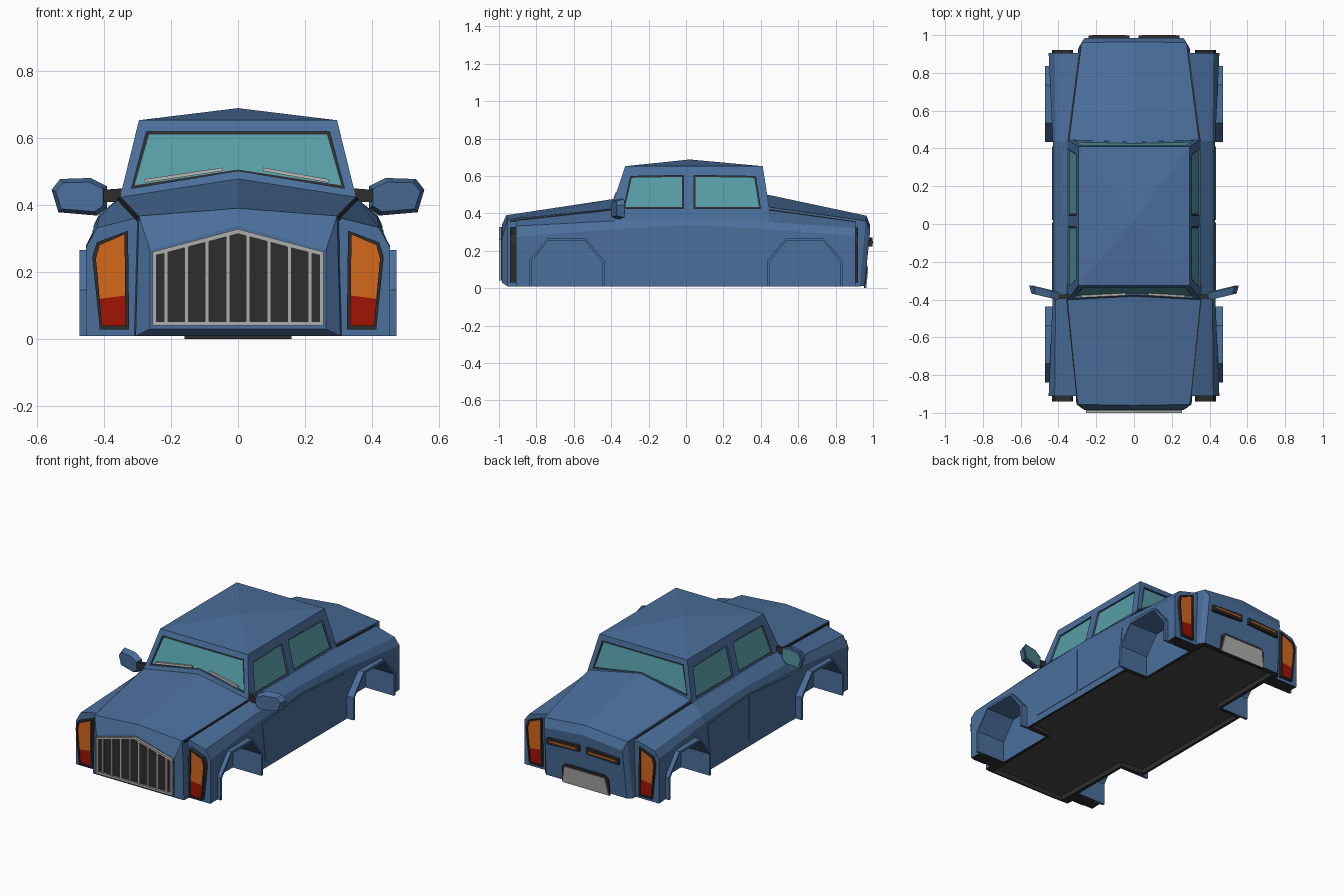
import bpy, bmesh
from mathutils import Vector

if "Cube" in bpy.data.objects:
    bpy.data.objects.remove(bpy.data.objects["Cube"])


def mat(name, r, g, b):
    m = bpy.data.materials.new(name)
    m.diffuse_color = (r, g, b, 1)
    m.use_nodes = True
    m.node_tree.nodes["Principled BSDF"].inputs["Base Color"].default_value = m.diffuse_color
    return m


BLUE = mat("blue_paint", 0.07, 0.16, 0.335)
GLASS = mat("teal_glass", 0.095, 0.335, 0.38)
DARK = mat("dark_trim", 0.027, 0.027, 0.027)
FLOOR = mat("floor_grey", 0.075, 0.072, 0.07)
SILVER = mat("silver_metal", 0.42, 0.42, 0.41)
ORANGE = mat("orange_lens", 0.66, 0.135, 0.012)
RED = mat("red_lens", 0.36, 0.006, 0.001)


def finish(name, bm, m, mirror=False):
    if mirror:
        dup = bmesh.ops.duplicate(bm, geom=bm.verts[:] + bm.edges[:] + bm.faces[:])["geom"]
        for v in dup:
            if isinstance(v, bmesh.types.BMVert):
                v.co.x = -v.co.x
    bm.normal_update()
    bmesh.ops.recalc_face_normals(bm, faces=bm.faces[:])
    me = bpy.data.meshes.new(name)
    bm.to_mesh(me)
    bm.free()
    me.materials.append(m)
    ob = bpy.data.objects.new(name, me)
    bpy.context.collection.objects.link(ob)
    return ob


def plate(name, pts, off, m, mirror=False):
    """Polygon of 3D points extruded by a vector."""
    bm = bmesh.new()
    a = [bm.verts.new(p) for p in pts]
    b = [bm.verts.new(Vector(p) + Vector(off)) for p in pts]
    bm.faces.new(a)
    bm.faces.new(b[::-1])
    n = len(a)
    for i in range(n):
        bm.faces.new((a[i], b[i], b[(i + 1) % n], a[(i + 1) % n]))
    return finish(name, bm, m, mirror)


def hull(name, pts, m, mirror=False):
    bm = bmesh.new()
    for p in pts:
        bm.verts.new(p)
    bmesh.ops.convex_hull(bm, input=bm.verts[:])
    return finish(name, bm, m, mirror)


def loft(name, halves, m):
    """Skin half sections (outer bottom to top centre), mirrored across x."""
    bm = bmesh.new()
    rings = []
    for h in halves:
        full = h + [(-x, y, z) for x, y, z in h[::-1] if x > 0]
        rings.append([bm.verts.new(p) for p in full])
    n = len(rings[0])
    for r, s in zip(rings, rings[1:]):
        for i in range(n):
            j = (i + 1) % n
            bm.faces.new((r[i], r[j], s[j], s[i]))
    bm.faces.new(rings[0])
    bm.faces.new(rings[-1][::-1])
    return finish(name, bm, m)


def carve(obs, pts, off):
    """Cut an extruded outline out of objects, on both sides in turn."""
    for s in (1, -1):
        cut = plate("cutter", [(s * x, y, z) for x, y, z in pts], (s * off[0], off[1], off[2]), BLUE)
        cut.hide_render = True
        for ob in obs:
            mod = ob.modifiers.new("cut", 'BOOLEAN')
            mod.operation, mod.solver, mod.object = 'DIFFERENCE', 'EXACT', cut
            bpy.context.view_layer.objects.active = ob
            bpy.ops.object.modifier_apply(modifier=mod.name)
        bpy.data.objects.remove(cut)


def grow(pts, d):
    """Widen a 2D outline by about d on every side."""
    lo = [min(p[k] for p in pts) for k in (0, 1)]
    hi = [max(p[k] for p in pts) for k in (0, 1)]
    return [tuple((lo[k] + hi[k]) / 2 + (p[k] - (lo[k] + hi[k]) / 2) * (1 + 2 * d / (hi[k] - lo[k]))
                  for k in (0, 1)) for p in pts]


# lower body with fenders
def section(y, w, z1, x2, z2, x3, z3):
    return [(w, y, 0.01), (w, y, z1), (x2, y, z2), (x3, y, z3), (0, y, z3)]


body = loft("body_sides", [
    section(-0.91, 0.452, 0.275, 0.42, 0.332, 0.30, 0.362),
    section(-0.38, 0.43, 0.315, 0.415, 0.36, 0.355, 0.42),
    section(0.02, 0.43, 0.338, 0.415, 0.37, 0.345, 0.425),
    section(0.44, 0.43, 0.315, 0.415, 0.355, 0.35, 0.42),
    section(0.905, 0.452, 0.28, 0.42, 0.322, 0.29, 0.357)], BLUE)

# hood with nose, trunk with tail
hood = loft("hood", [
    [(0.262, -0.985, 0.03), (0.262, -0.985, 0.265), (0, -0.985, 0.338)],
    [(0.305, -0.955, 0.01), (0.295, -0.955, 0.367), (0, -0.96, 0.39)],
    [(0.352, -0.385, 0.01), (0.352, -0.385, 0.425), (0, -0.385, 0.477)]], BLUE)
trunk = loft("trunk", [
    [(0.345, 0.435, 0.01), (0.345, 0.435, 0.435), (0, 0.435, 0.50)],
    [(0.295, 0.93, 0.01), (0.278, 0.96, 0.36), (0, 0.965, 0.387)],
    [(0.27, 0.955, 0.012), (0.262, 0.985, 0.31), (0, 0.985, 0.335)]], BLUE)


# wheel arches: cut the wells, then add flares
def arch(c, d=0.0):
    a, b, top, mid = 0.202 - d, 0.1, 0.266 - d, 0.147 - d * 0.4
    return [(c - a, 0.01), (c - a, mid), (c - b, top), (c + b, top), (c + a, mid), (c + a, 0.01)]


for c, part in ((-0.638, hood), (0.635, trunk)):
    prof = arch(c, 0.014)
    prof[0], prof[-1] = (prof[0][0], -0.1), (prof[-1][0], -0.1)
    carve((body, part), [(0.28, y, z) for y, z in prof], (0.4, 0, 0))
    band = arch(c) + arch(c, 0.014)[::-1]
    plate("wheel_flare", [(0.40, y, z) for y, z in band], (0.072, 0, 0), BLUE, True)

# recessed dark underside
half = [(0, -0.95), (0.255, -0.95), (0.265, -0.43), (0.415, -0.42), (0.415, 0.415), (0.265, 0.425),
        (0.255, 0.925), (0, 0.925)]
tray = half + [(-x, y) for x, y in half[::-1] if x > 0]
carve((body, hood, trunk), [(x, y, -0.1) for x, y in tray], (0, 0, 0.14))
for ob in (body, hood, trunk):
    ob.data.materials.clear()
    for m in (BLUE, DARK, FLOOR):
        ob.data.materials.append(m)
    for p in ob.data.polygons:
        zs = [ob.data.vertices[i].co.z for i in p.vertices]
        down = p.normal.z < -0.9 and max(zs) < 0.05
        low_wall = max(zs) < 0.05 and abs(p.normal.z) < 0.5
        p.material_index = (2 if min(zs) > 0.035 else 1) if down else (1 if low_wall else 0)

# door panels
for pts in ([(-0.385, 0.29), (-0.35, 0.05), (0.008, 0.05), (0.008, 0.325)],
            [(0.022, 0.325), (0.022, 0.05), (0.38, 0.05), (0.41, 0.295)]):
    plate("door", [(0.425, y, z) for y, z in pts], (0.008, 0, 0), BLUE, True)

# cabin with peaked roof
cabin = hull("cabin", [(s * x, y, z) for s in (1, -1) for x, y, z in (
    (0.357, -0.409, 0.40), (0.295, -0.325, 0.652),
    (0.357, 0.45, 0.40), (0.295, 0.41, 0.652))] + [(0, 0.02, 0.688)], BLUE)


def side_x(z):
    return 0.352 - (z - 0.42) * 0.246


def front_y(z):
    return -0.402 + (z - 0.42) * 0.333


def rear_y(z):
    return 0.447 - (z - 0.42) * 0.16


# windows set into recesses: dark seal plus glass
for pts in ([(-0.325, 0.435), (-0.29, 0.59), (-0.022, 0.595), (-0.022, 0.435)],
            [(0.052, 0.435), (0.052, 0.595), (0.365, 0.59), (0.39, 0.435)]):
    seal = grow(pts, 0.008)
    carve((cabin,), [(side_x(z) - 0.012, y, z) for y, z in seal], (0.05, 0, 0))
    for nm, q, t, m in (("window_seal", seal, 0.006, DARK), ("side_window", pts, 0.009, GLASS)):
        plate(nm, [(side_x(z) - 0.016, y, z) for y, z in q], (t, 0, 0), m, True)

screen = [(-0.308, 0.458), (-0.265, 0.61), (0.265, 0.61), (0.308, 0.458), (0, 0.505)]
for nm, f, s in (("windshield", front_y, -1), ("rear_window", rear_y, 1)):
    seal = grow(screen, 0.009)
    carve((cabin,), [(x, f(z) - s * 0.012, z) for x, z in seal], (0, s * 0.05, 0))
    for n2, q, t, m in ((nm + "_seal", seal, 0.006, DARK), (nm, screen, 0.009, GLASS)):
        plate(n2, [(x, f(z) - s * 0.016, z) for x, z in q], (0, s * t, 0), m)

# wipers
for x0, x1 in ((-0.28, -0.045), (0.27, 0.075)):
    q = [(x0, 0.466), (x1, 0.501), (x1, 0.511), (x0, 0.476)]
    plate("wiper", [(x, front_y(z) + 0.006, z) for x, z in q], (0, -0.012, 0), SILVER)

# hood and trunk seams
for ya, xa, za, yb, xb, zb in ((-0.94, 0.298, 0.362, -0.40, 0.354, 0.42),
                               (0.45, 0.347, 0.421, 0.90, 0.289, 0.357)):
    plate("panel_seam", [(xa - 0.004, ya, za - 0.01), (xa + 0.004, ya, za - 0.01),
                         (xb + 0.004, yb, zb - 0.01), (xb - 0.004, yb, zb - 0.01)],
          (0, 0, 0.012), DARK, True)

# grille
face = [(-0.255, 0.04), (-0.255, 0.26), (0, 0.328), (0.255, 0.26), (0.255, 0.04)]
inner = [(-0.242, 0.053), (-0.242, 0.25), (0, 0.314), (0.242, 0.25), (0.242, 0.053)]
plate("grille_panel", [(x, -0.98, z) for x, z in face], (0, -0.008, 0), DARK)
for i in range(5):
    j = (i + 1) % 5
    q = [face[i], face[j], inner[j], inner[i]]
    plate("grille_frame", [(x, -0.98, z) for x, z in q], (0, -0.02, 0), SILVER)
for x in (0.03, 0.092, 0.154, 0.214):
    t = 0.32 - x * 0.265
    plate("grille_bar", [(x - 0.006, -0.985, 0.045), (x + 0.006, -0.985, 0.045),
                         (x + 0.006, -0.985, t), (x - 0.006, -0.985, t)], (0, -0.012, 0), SILVER, True)

# corner lights, front and rear: dark rim standing around the lenses
lamp = [(0.335, 0.04), (0.405, 0.04), (0.423, 0.24), (0.412, 0.28), (0.338, 0.312)]
red = [(0.335, 0.04), (0.405, 0.04), (0.412, 0.12), (0.336, 0.13)]
amber = [(0.336, 0.13), (0.412, 0.12)] + lamp[2:]
rim = grow(lamp, 0.011)
for s, y0, t in ((-1, -0.90, 0.04), (1, 0.895, 0.025)):
    for i in range(5):
        q = [rim[i], rim[(i + 1) % 5], lamp[(i + 1) % 5], lamp[i]]
        plate("lamp_rim", [(x, y0, z) for x, z in q], (0, s * t, 0), DARK, True)
    for nm, q, m in (("red_lamp", red, RED), ("orange_lamp", amber, ORANGE)):
        plate(nm, [(x, y0, z) for x, z in q], (0, s * (t - 0.006), 0), m, True)

# rear light slits and plate
slit = [(0.025, 0.232), (0.24, 0.222), (0.24, 0.258), (0.025, 0.27)]
plate("rear_slit", [(x, 0.96, z) for x, z in slit], (0, 0.037, 0), DARK, True)
plate("rear_slit_lens", [(x, 0.99, z) for x, z in grow(slit, -0.018)], (0, 0.01, 0), ORANGE, True)
tag = [(-0.155, 0.002), (0.155, 0.002), (0.135, 0.105), (-0.135, 0.105)]
arc = [(-0.16, 0.0), (0.16, 0.0), (0.158, 0.1), (0.135, 0.122), (-0.135, 0.122), (-0.158, 0.1)]
for nm, q, t, m in (("plate_frame", arc, 0.007, DARK), ("rear_plate", tag, 0.012, SILVER)):
    plate(nm, [(x, 0.952 + z * 0.1, z) for x, z in q], (0, t, 0), m)

# side mirrors
out = [(0.39, 0.39), (0.39, 0.455), (0.44, 0.48), (0.53, 0.477), (0.555, 0.445), (0.535, 0.378), (0.42, 0.368)]


def my(x):
    return -0.365 + (x - 0.39) * 0.24


hull("mirror_housing", [(x, my(x), z) for x, z in out]
     + [(x, my(x) - 0.04, z) for x, z in grow(out, -0.012)], BLUE, True)
plate("mirror_glass", [(x, my(x) - 0.002, z) for x, z in grow(out, -0.012)], (0, 0.006, 0), GLASS, True)
plate("mirror_arm", [(0.33, -0.37, 0.405), (0.40, -0.375, 0.41), (0.40, -0.375, 0.445), (0.33, -0.37, 0.45)],
      (0, -0.022, 0), DARK, True)
